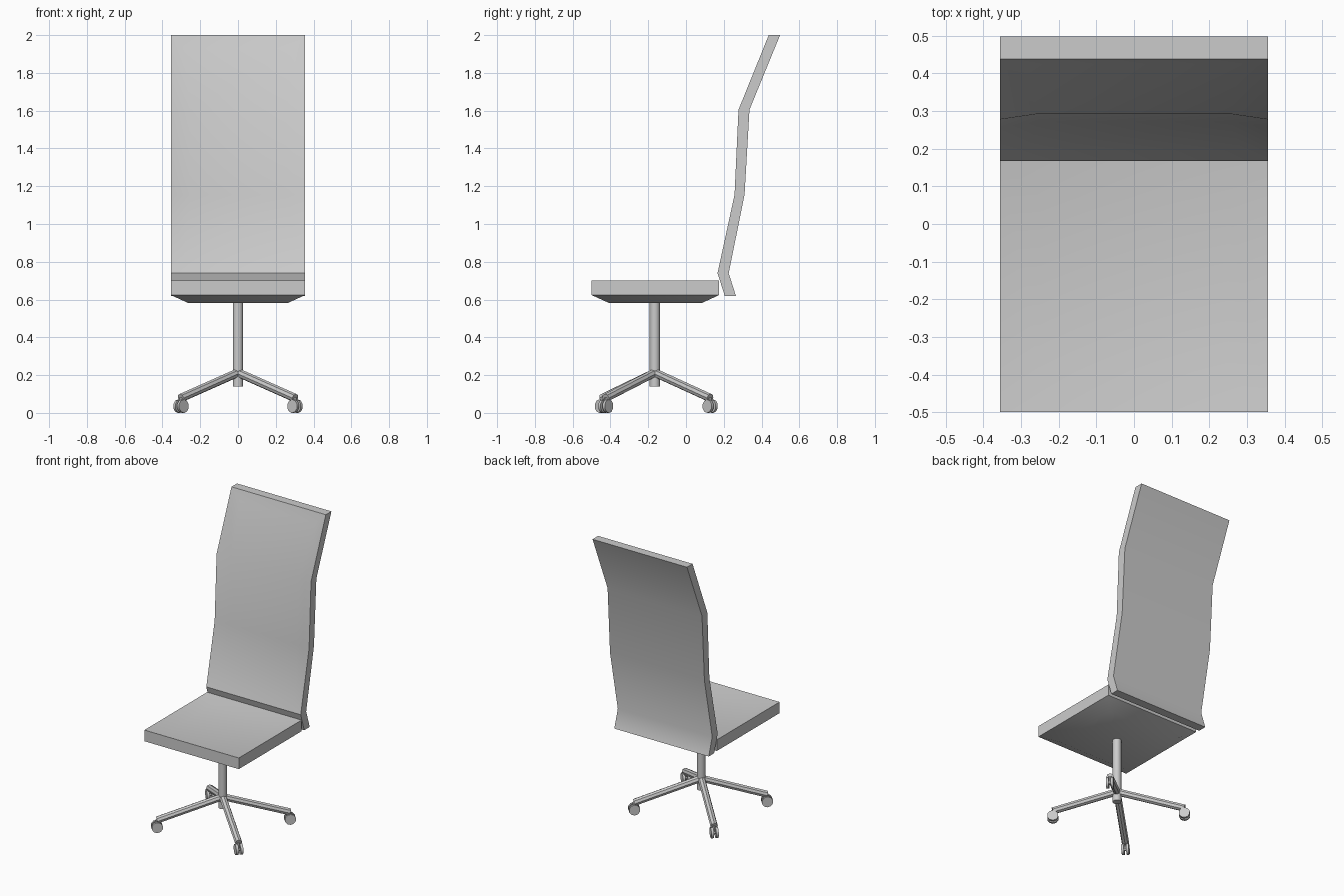
import bpy, bmesh, math
from mathutils import Vector

if "Cube" in bpy.data.objects:
    bpy.data.objects.remove(bpy.data.objects["Cube"])

PX, PY = 0.0, -0.165      # centre of the pedestal
HALF = 0.356              # half width of seat and back


def finish(bm, name, angle=40):
    bmesh.ops.recalc_face_normals(bm, faces=bm.faces[:])
    me = bpy.data.meshes.new(name)
    bm.to_mesh(me)
    bm.free()
    ob = bpy.data.objects.new(name, me)
    bpy.context.collection.objects.link(ob)
    bpy.ops.object.select_all(action='DESELECT')
    ob.select_set(True)
    bpy.context.view_layer.objects.active = ob
    bpy.ops.object.shade_smooth_by_angle(angle=math.radians(angle))
    return ob


def rod(bm, a, b, r, sides):
    a, b = Vector(a), Vector(b)
    d = b - a
    geo = bmesh.ops.create_cone(bm, cap_ends=True, segments=sides,
                                radius1=r, radius2=r, depth=d.length)
    rot = d.to_track_quat('Z', 'Y')
    for v in geo['verts']:
        v.co = rot @ v.co + (a + b) / 2


# Seat: slab with a dished top and a tapered underside
bm = bmesh.new()
geo = bmesh.ops.create_cube(bm, size=1)
for v in geo['verts']:
    v.co = (v.co.x * 2 * HALF, -0.162 + v.co.y * 0.676, 0.662 + v.co.z * 0.076)
bm.normal_update()
top = [f for f in bm.faces if f.normal.z > 0.9]
bottom = [f for f in bm.faces if f.normal.z < -0.9]
bmesh.ops.inset_region(bm, faces=top, thickness=0.15, depth=-0.02)
bmesh.ops.inset_region(bm, faces=bottom, thickness=0.13, depth=0.042)
finish(bm, "seat")

# Backrest: bent side profile pulled across the width, front panel dished
front = [(0.205, 0.62), (0.167, 0.74), (0.257, 1.155), (0.278, 1.605), (0.438, 2.0)]
back = [(0.264, 0.62), (0.226, 0.74), (0.310, 1.155), (0.336, 1.605), (0.498, 2.0)]
bm = bmesh.new()
rings = []
for (fy, fz), (by, bz) in zip(front, back):
    rings.append([bm.verts.new(c) for c in ((-HALF, fy, fz), (HALF, fy, fz),
                                            (HALF, by, bz), (-HALF, by, bz))])
panel = []
for i in range(len(rings) - 1):
    lo, hi = rings[i], rings[i + 1]
    for k in range(4):
        n = (k + 1) % 4
        f = bm.faces.new((lo[k], lo[n], hi[n], hi[k]))
        if k == 0 and i > 0:
            panel.append(f)
bm.faces.new(rings[0][::-1])
bm.faces.new(rings[-1])
bm.normal_update()
bmesh.ops.inset_region(bm, faces=panel, thickness=0.1, depth=-0.015)
finish(bm, "backrest")

# Pedestal pole
bm = bmesh.new()
rod(bm, (PX, PY, 0.14), (PX, PY, 0.60), 0.027, 16)
finish(bm, "pole")

# Four splayed legs, each with a twin-wheel caster rolling along the leg
ends = {"front_left": (-0.302, -0.442), "front_right": (0.302, -0.425),
        "back_left": (-0.302, 0.128), "back_right": (0.302, 0.128)}
for label, (x, y) in ends.items():
    bm = bmesh.new()
    rod(bm, (PX, PY, 0.213), (x, y, 0.079), 0.023, 8)
    finish(bm, label + "_leg")

    out = Vector((x - PX, y - PY, 0)).normalized()
    side = Vector((-out.y, out.x, 0))
    hub = Vector((x, y, 0.0345))
    bm = bmesh.new()
    for s in (-1, 1):
        rod(bm, hub + side * s * 0.007, hub + side * s * 0.023, 0.0355, 10)
    rod(bm, hub - side * 0.01, hub + side * 0.01, 0.012, 8)
    rod(bm, hub, hub + Vector((0, 0, 0.045)), 0.010, 8)
    bmesh.ops.translate(bm, verts=bm.verts[:],
                        vec=(0, 0, -min(v.co.z for v in bm.verts)))
    finish(bm, label + "_caster")
